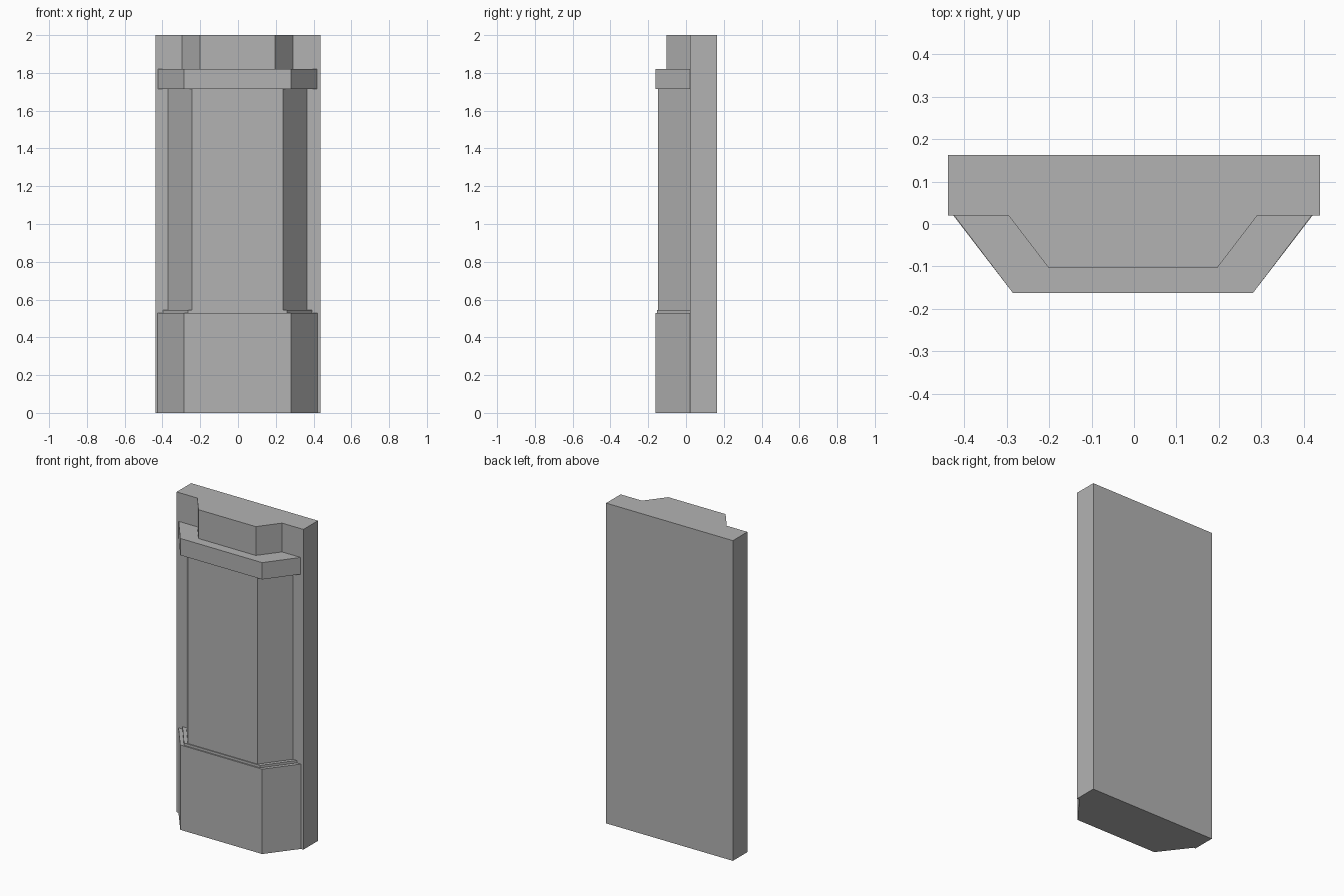
import bpy
import bmesh

cube = bpy.data.objects.get("Cube")
if cube:
    bpy.data.objects.remove(cube, do_unlink=True)

# Plain stone colour
stone = bpy.data.materials.new("grey_stone")
stone.use_nodes = True
colour = (0.45, 0.45, 0.45, 1)
stone.diffuse_color = colour
stone.node_tree.nodes["Principled BSDF"].inputs["Base Color"].default_value = colour

WALL_Y = 0.02     # front plane of the backing slab
SHIFT = -0.0025   # the pilaster sits slightly off centre


def prism(name, outline, bottom, top):
    """Extrude a flat plan outline between two heights."""
    bm = bmesh.new()
    face = bm.faces.new([bm.verts.new((x, y, bottom)) for x, y in outline])
    new = bmesh.ops.extrude_face_region(bm, geom=[face])["geom"]
    verts = [v for v in new if isinstance(v, bmesh.types.BMVert)]
    bmesh.ops.translate(bm, verts=verts, vec=(0, 0, top - bottom))
    bmesh.ops.recalc_face_normals(bm, faces=bm.faces)
    mesh = bpy.data.meshes.new(name)
    bm.to_mesh(mesh)
    bm.free()
    mesh.materials.append(stone)
    obj = bpy.data.objects.new(name, mesh)
    bpy.context.collection.objects.link(obj)


def tier(name, back, front, depth, bottom, top):
    """Half-hexagon block: half widths at the wall and at the front face."""
    outline = [(SHIFT - back, WALL_Y), (SHIFT - front, depth),
               (SHIFT + front, depth), (SHIFT + back, WALL_Y)]
    prism(name, outline, bottom, top)


# Backing slab
prism("back_slab", [(-0.438, WALL_Y), (0.438, WALL_Y),
                    (0.438, 0.163), (-0.438, 0.163)], 0, 2)

# Stacked tiers of the pilaster, from the floor up
tier("base_block", 0.423, 0.283, -0.162, 0, 0.53)
tier("base_step", 0.395, 0.263, -0.154, 0.53, 0.545)
tier("shaft", 0.368, 0.241, -0.148, 0.545, 1.715)
tier("capital_band", 0.421, 0.283, -0.162, 1.715, 1.82)
tier("top_block", 0.293, 0.198, -0.104, 1.82, 2)
